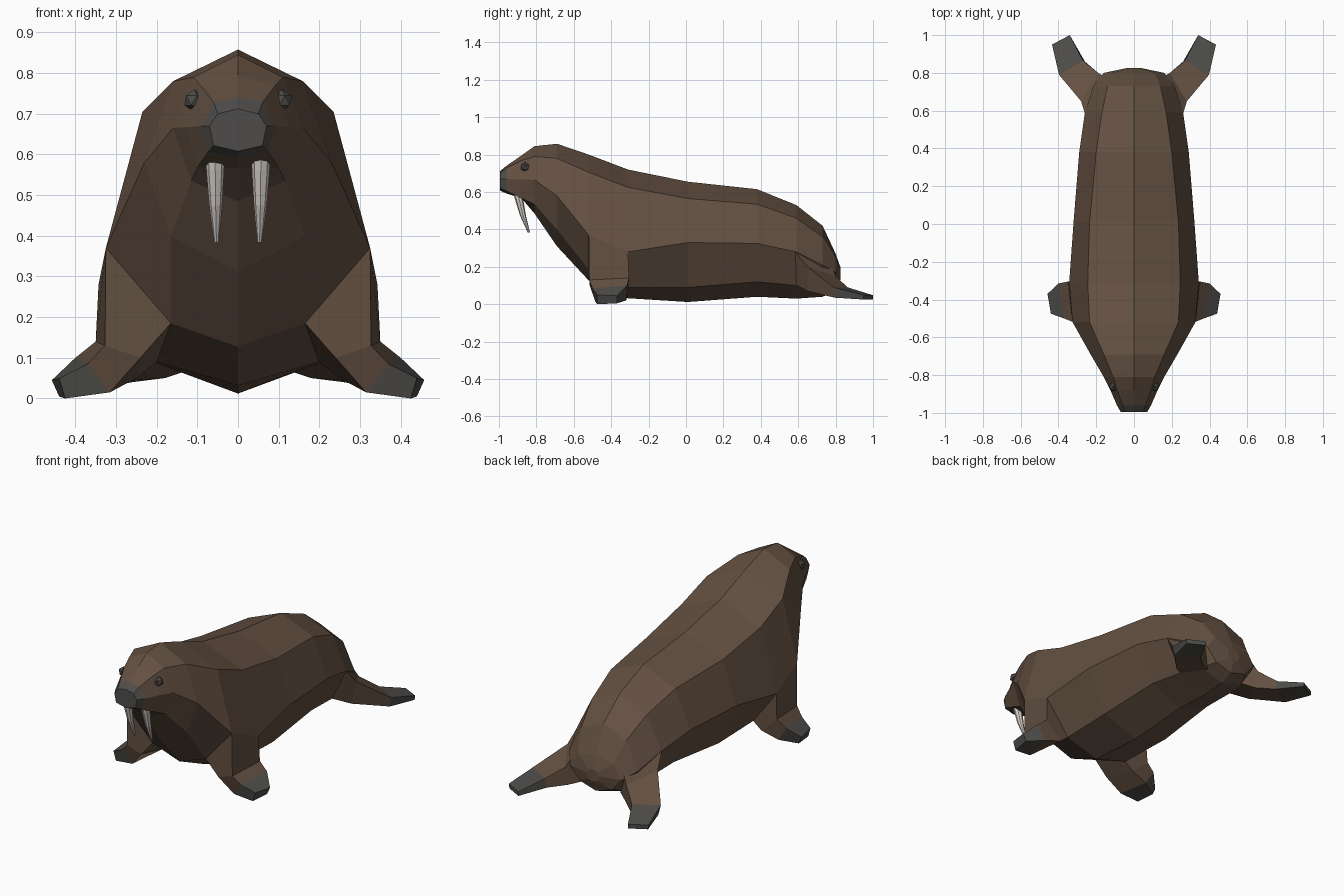
import bpy, bmesh, math
from mathutils import Vector

if "Cube" in bpy.data.objects:
    bpy.data.objects.remove(bpy.data.objects["Cube"])


def mat(name, col):
    m = bpy.data.materials.new(name)
    m.diffuse_color = (*col, 1)
    m.use_nodes = True
    m.node_tree.nodes["Principled BSDF"].inputs["Base Color"].default_value = m.diffuse_color
    return m


BROWN = mat("brown hide", (0.125, 0.08, 0.053))
GREY = mat("dark grey skin", (0.075, 0.073, 0.067))
IVORY = mat("ivory", (0.68, 0.63, 0.58))


def finish(name, bm, mats):
    bmesh.ops.recalc_face_normals(bm, faces=bm.faces)
    me = bpy.data.meshes.new(name)
    bm.to_mesh(me)
    bm.free()
    for m in mats:
        me.materials.append(m)
    ob = bpy.data.objects.new(name, me)
    bpy.context.collection.objects.link(ob)
    return ob


def loft(name, rings, mats, grey_spans=(), start_cap=True):
    """Skin a list of equal-length rings; spans listed in grey_spans use material 1."""
    bm = bmesh.new()
    vs = [[bm.verts.new(p) for p in r] for r in rings]
    n = len(rings[0])
    for i in range(len(vs) - 1):
        for j in range(n):
            k = (j + 1) % n
            f = bm.faces.new((vs[i][j], vs[i][k], vs[i + 1][k], vs[i + 1][j]))
            f.material_index = int(i in grey_spans)
    last = len(vs) - 2
    if start_cap:
        bm.faces.new(vs[0]).material_index = int(0 in grey_spans)
    bm.faces.new(vs[-1]).material_index = int(last in grey_spans)
    return finish(name, bm, mats)


# Body: y, top z, ridge x/z, side x/z, lower x/z, bottom z
sections = [
    (-0.995, .712, .05, .70, .07, .67, .06, .622, .608),
    (-0.96, .74, .06, .728, .09, .67, .075, .605, .592),
    (-0.88, .795, .09, .768, .125, .667, .10, .568, .567),
    (-0.81, .845, .11, .79, .16, .665, .115, .535, .485),
    (-0.69, .858, .16, .78, .23, .58, .165, .40, .31),
    (-0.52, .80, .235, .705, .325, .37, .165, .185, .127),
    (-0.31, .72, .245, .625, .343, .28, .20, .09, .032),
    (0.01, .655, .235, .565, .32, .33, .21, .09, .012),
    (0.38, .615, .20, .535, .29, .325, .19, .12, .04),
    (0.59, .53, .17, .46, .26, .28, .17, .10, .03),
    (0.73, .42, .14, .36, .215, .21, .14, .08, .04),
    (0.80, .27, .11, .25, .16, .17, .10, .10, .07),
    (0.825, .20, .03, .19, .04, .17, .03, .14, .13),
]
rings = []
for y, t, rx, rz, sx, sz, lx, lz, b in sections:
    half = [(rx, rz), (sx, sz), (lx, lz)]
    pts = [(0, t)] + half + [(0, b)] + [(-x, z) for x, z in reversed(half)]
    rings.append([(x, y, z) for x, z in pts])
loft("body", rings, [BROWN, GREY], grey_spans=(0,))

# Flippers: root, elbow, start of grey, tip
front = [
    [(.325, -.52, .37), (.343, -.31, .28), (.20, -.31, .09), (.165, -.52, .185)],
    [(.327, -.517, .13), (.35, -.305, .14), (.25, -.31, .05), (.24, -.515, .10)],
    [(.37, -.50, .085), (.40, -.315, .10), (.35, -.32, .02), (.315, -.485, .015)],
    [(.44, -.475, .05), (.458, -.37, .045), (.44, -.37, .005), (.425, -.475, 0)],
]
rear = [
    [(.26, .585, .28), (.14, .77, .24), (.12, .75, .07), (.17, .59, .10)],
    [(.28, .65, .20), (.19, .80, .15), (.18, .79, .05), (.25, .65, .07)],
    [(.397, .79, .09), (.27, .865, .09), (.26, .86, .04), (.385, .795, .035)],
    [(.434, .95, .05), (.34, 1.0, .048), (.34, 1.0, .025), (.43, .95, .025)],
]
for s, side in ((1, "left"), (-1, "right")):
    for label, rs in (("front", front), ("rear", rear)):
        loft(f"{label}_flipper_{side}",
             [[(s * x, y, z) for x, y, z in r] for r in rs],
             [BROWN, GREY], grey_spans=(2,), start_cap=False)

    # Tusk: curved tapering tube
    tusk = []
    for x, y, z, r in ((.056, -.905, .62, .024), (.056, -.892, .56, .022),
                       (.055, -.872, .475, .016), (.053, -.84, .383, .006)):
        tusk.append([(s * x + r * math.cos(a), y + r * math.sin(a), z)
                     for a in (math.tau * i / 8 for i in range(8))])
    loft(f"tusk_{side}", tusk, [IVORY])

    # Eye
    bm = bmesh.new()
    bmesh.ops.create_icosphere(bm, subdivisions=1, radius=.027)
    bmesh.ops.translate(bm, verts=bm.verts, vec=Vector((s * .108, -.86, .733)))
    finish(f"eye_{side}", bm, [GREY])
